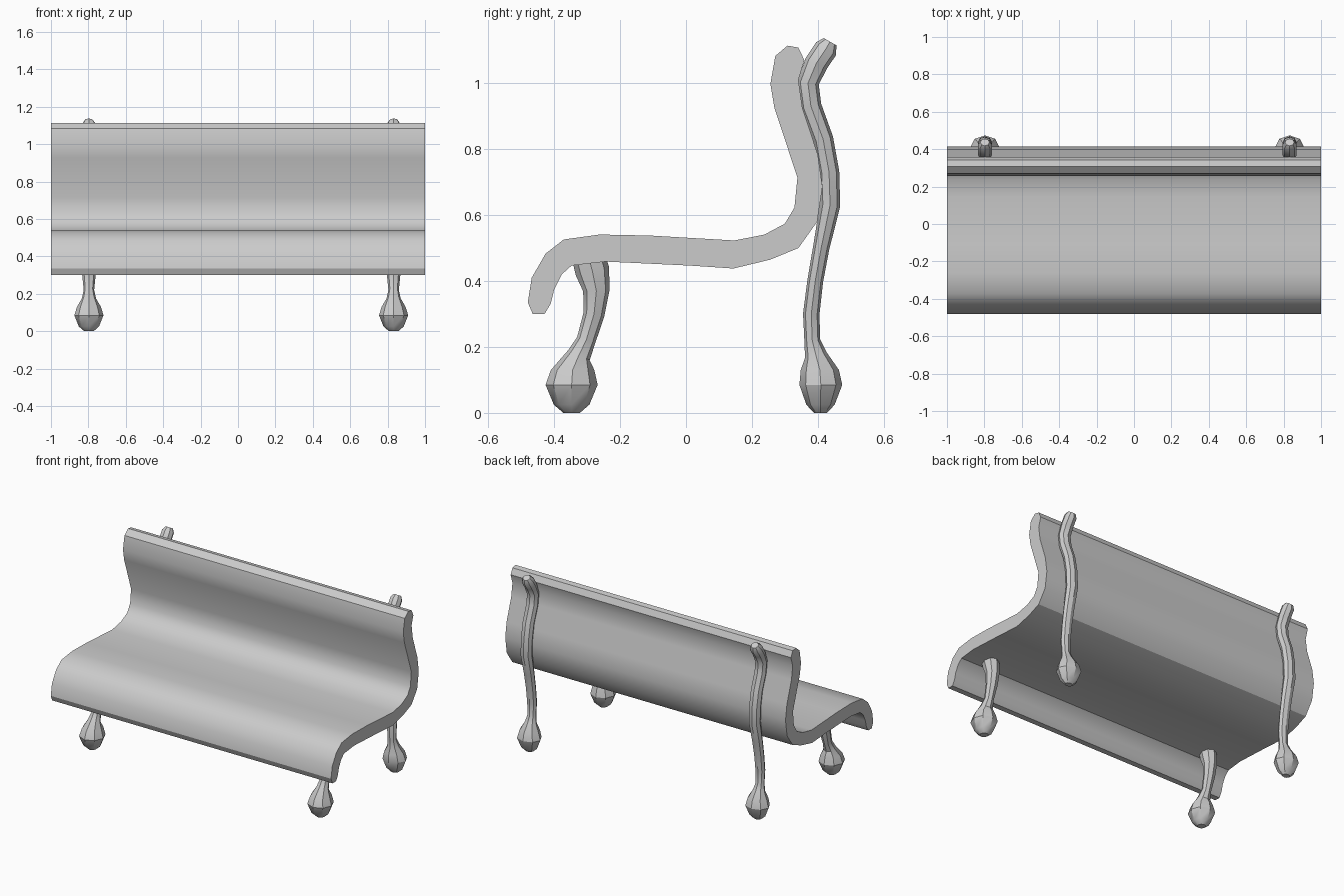
import bpy, bmesh, math
from mathutils import Vector

cube = bpy.data.objects.get("Cube")
if cube:
    bpy.data.objects.remove(cube, do_unlink=True)

grey = bpy.data.materials.new("light_grey")
grey.use_nodes = True
colour = (0.6, 0.6, 0.6, 1)
grey.diffuse_color = colour
grey.node_tree.nodes["Principled BSDF"].inputs["Base Color"].default_value = colour


def finish(name, bm):
    bmesh.ops.recalc_face_normals(bm, faces=bm.faces)
    mesh = bpy.data.meshes.new(name)
    bm.to_mesh(mesh)
    bm.free()
    mesh.materials.append(grey)
    obj = bpy.data.objects.new(name, mesh)
    bpy.context.collection.objects.link(obj)
    bpy.ops.object.select_all(action="DESELECT")
    obj.select_set(True)
    bpy.context.view_layer.objects.active = obj
    bpy.ops.object.shade_smooth_by_angle(angle=math.radians(32))
    return obj


# Seat and backrest: one curved (y, z) profile extruded along x
seat_profile = [
    (-.465, .30), (-.48, .335), (-.468, .41), (-.426, .483), (-.371, .526),
    (-.262, .541), (-.11, .538), (.147, .523), (.238, .541), (.30, .574),
    (.329, .623), (.338, .714), (.268, .926), (.256, .998), (.271, 1.083),
    (.308, 1.114), (.341, 1.108), (.359, 1.07), (.341, 1.01), (.353, .926),
    (.40, .783), (.414, .686), (.398, .58), (.341, .50), (.256, .465),
    (.144, .438), (.01, .447), (-.244, .459), (-.347, .447), (-.377, .42),
    (-.40, .374), (-.41, .332), (-.429, .30)]
bm = bmesh.new()
end = bm.faces.new([bm.verts.new((-1, y, z)) for y, z in seat_profile])
grown = bmesh.ops.extrude_face_region(bm, geom=[end])
bmesh.ops.translate(bm, vec=(2, 0, 0),
                    verts=[v for v in grown["geom"] if isinstance(v, bmesh.types.BMVert)])
finish("seat_and_backrest", bm)


# Legs: eight-sided rings swept along a path of (y, z, depth radius, width radius)
def leg(name, x, path, sides=8):
    bm = bmesh.new()
    rings = []
    for i, (y, z, ry, rx) in enumerate(path):
        a, b = path[max(i - 1, 0)], path[min(i + 1, len(path) - 1)]
        along = Vector((0, b[0] - a[0], b[1] - a[1])).normalized()
        if z < .15:                      # the feet stay level
            along = Vector((0, 0, 1))
        depth = Vector((0, along.z, -along.y))
        ring = []
        for k in range(sides):
            t = math.tau * k / sides
            ring.append(bm.verts.new(Vector((x + rx * math.cos(t), y, z))
                                     + depth * ry * math.sin(t)))
        rings.append(ring)
    for low, high in zip(rings, rings[1:]):
        for k in range(sides):
            n = (k + 1) % sides
            bm.faces.new((low[k], low[n], high[n], high[k]))
    bm.faces.new(rings[0])
    bm.faces.new(rings[-1])
    finish(name, bm)


front_path = [
    (-.347, 0, .025, .025), (-.347, .025, .054, .054), (-.347, .085, .079, .078),
    (-.344, .13, .066, .064), (-.325, .175, .036, .038), (-.303, .22, .029, .028),
    (-.279, .30, .032, .036), (-.272, .37, .04, .04), (-.284, .43, .052, .046),
    (-.30, .49, .05, .046)]
back_path = [
    (.408, 0, .02, .025), (.408, .025, .043, .054), (.409, .085, .065, .078),
    (.406, .13, .058, .064), (.394, .175, .034, .038), (.383, .22, .024, .028),
    (.380, .30, .025, .032), (.392, .40, .024, .034), (.410, .50, .025, .036),
    (.437, .63, .031, .038), (.434, .73, .031, .038), (.416, .83, .031, .038),
    (.379, .93, .032, .038), (.370, 1.0, .033, .038), (.395, 1.06, .036, .038),
    (.425, 1.105, .036, .038), (.437, 1.126, .022, .024)]
for side, x in (("right", -.797), ("left", .832)):
    leg("front_leg_" + side, x, front_path)
    leg("back_leg_" + side, x, back_path)
